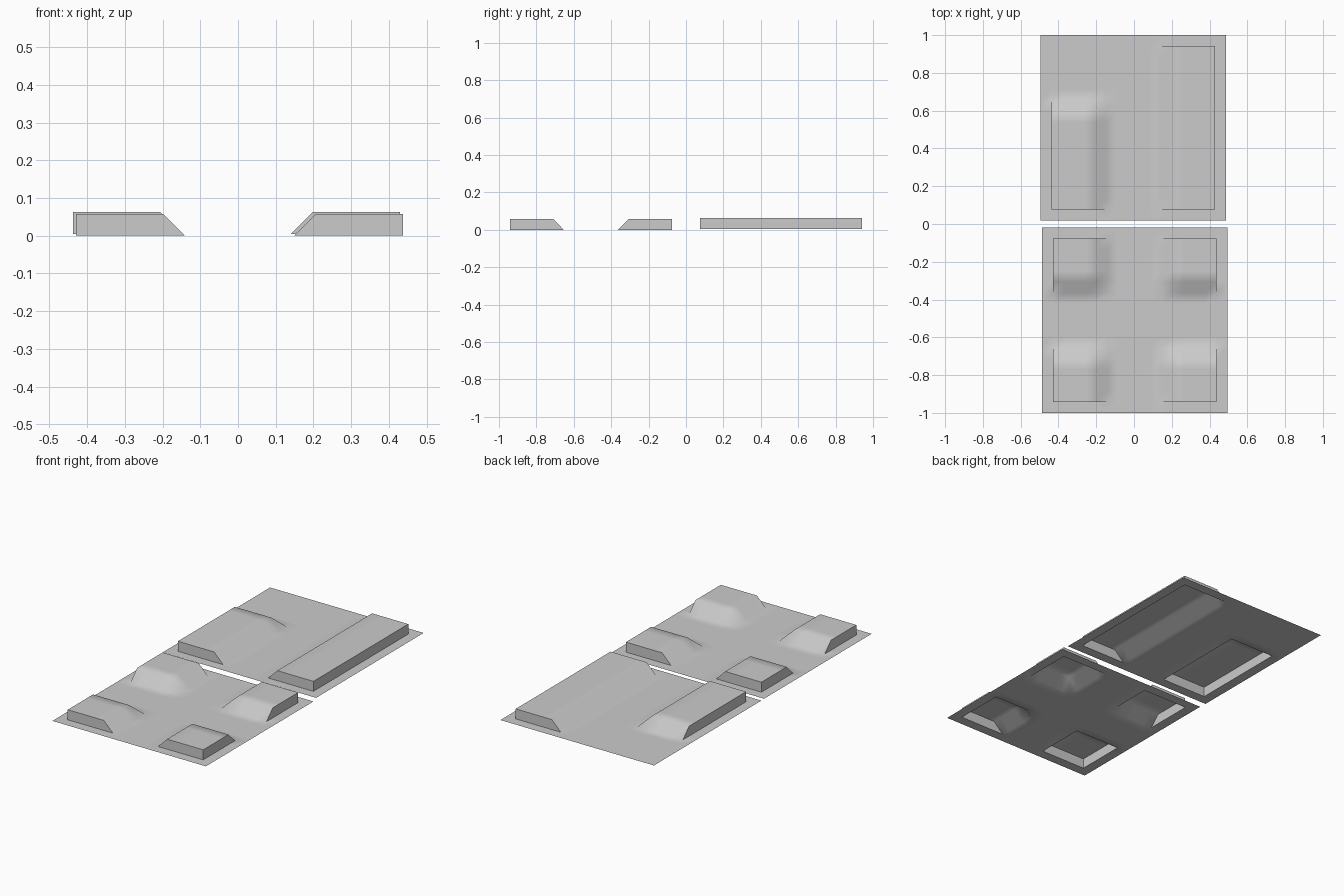
import bpy, bmesh, math

if "Cube" in bpy.data.objects:
    bpy.data.objects.remove(bpy.data.objects["Cube"])

N, SIZE, HEIGHT = 17, 0.982, 0.058
STEP = SIZE / N


def road_tile(name, cx, cy, z, blocks):
    """Open sheet with raised blocks: sheer outer walls, one-cell inner ramps.
    blocks hold raised grid index ranges (x0, x1, y0, y1)."""
    bm = bmesh.new()
    bmesh.ops.create_grid(bm, x_segments=N, y_segments=N, size=SIZE / 2)

    # Lift the interior off the flat border ring, leaving vertical walls
    limit = SIZE / 2 - STEP
    inner = [f for f in bm.faces
             if max(abs(c) for c in f.calc_center_median()[:2]) < limit]
    new = bmesh.ops.extrude_face_region(bm, geom=inner)["geom"]
    old = [f for f in inner if f.is_valid and f not in new]
    if old:
        bmesh.ops.delete(bm, geom=old, context='FACES')

    for v in new:
        if isinstance(v, bmesh.types.BMVert):
            i = round((v.co.x + SIZE / 2) / STEP)
            j = round((v.co.y + SIZE / 2) / STEP)
            if any(a <= i <= b and c <= j <= d for a, b, c, d in blocks):
                v.co.z = HEIGHT

    # Close up walls that have no height
    bmesh.ops.remove_doubles(bm, verts=bm.verts[:], dist=1e-4)
    bmesh.ops.recalc_face_normals(bm, faces=bm.faces[:])
    if sum(f.normal.z for f in bm.faces) < 0:
        bmesh.ops.reverse_faces(bm, faces=bm.faces[:])

    mesh = bpy.data.meshes.new(name)
    bm.to_mesh(mesh)
    bm.free()
    ob = bpy.data.objects.new(name, mesh)
    ob.location = (cx, cy, z)
    bpy.context.collection.objects.link(ob)
    bpy.ops.object.select_all(action='DESELECT')
    ob.select_set(True)
    bpy.context.view_layer.objects.active = ob
    bpy.ops.object.shade_smooth_by_angle(angle=math.radians(60))


LOW, HIGH = (1, 5), (12, 16)

# Crossroads: raised block in every corner
road_tile("crossroads_tile", 0.004, -0.509, 0.0,
          [x + y for x in (LOW, HIGH) for y in (LOW, HIGH)])

# Corner turning: short block on the left, full-length block on the right
road_tile("side_road_tile", -0.004, 0.509, 0.005,
          [LOW + (1, 10), HIGH + (1, 16)])
